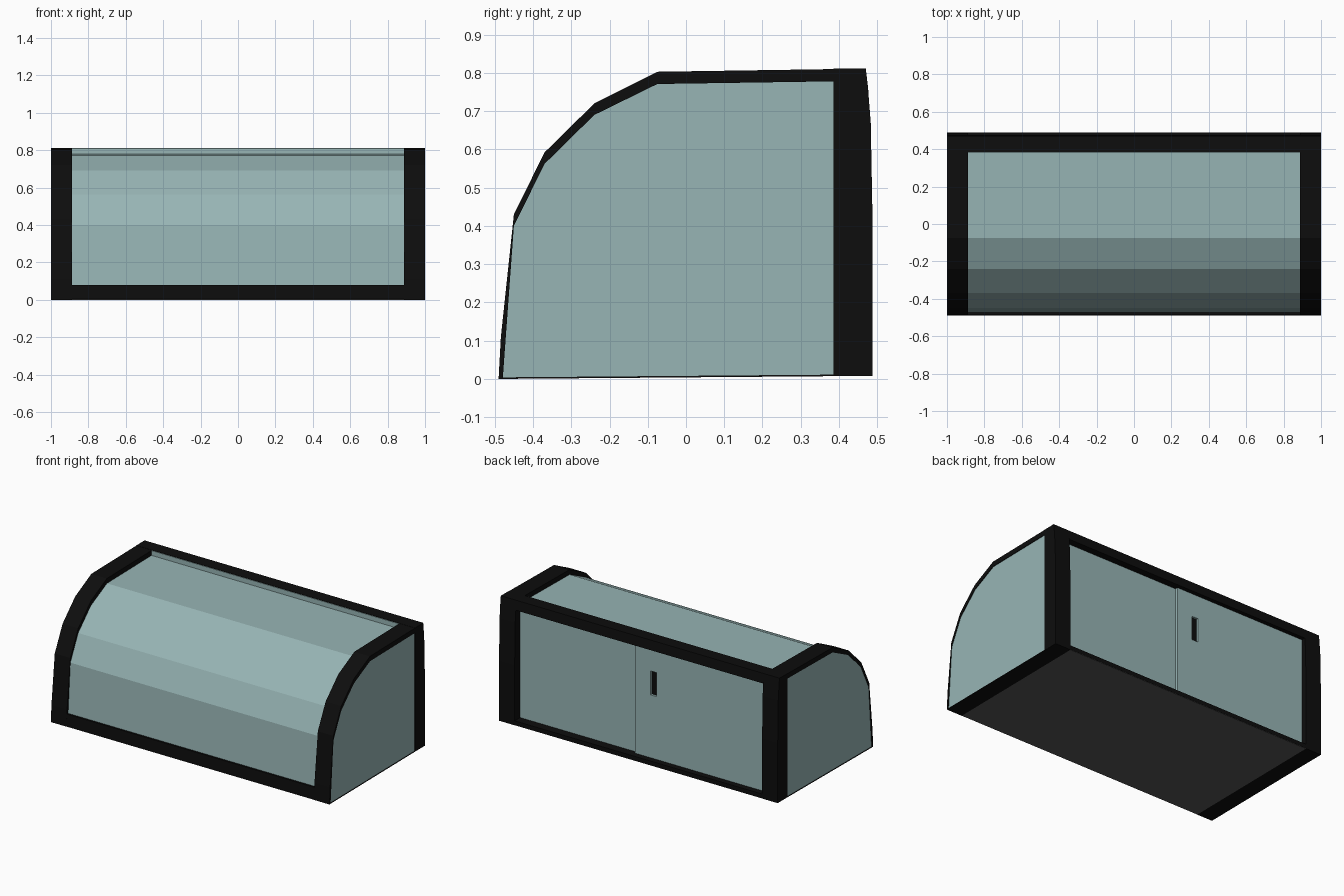
import bpy

if "Cube" in bpy.data.objects:
    bpy.data.objects.remove(bpy.data.objects["Cube"])


def material(name, rgb):
    m = bpy.data.materials.new(name)
    m.diffuse_color = (*rgb, 1)
    m.use_nodes = True
    m.node_tree.nodes["Principled BSDF"].inputs["Base Color"].default_value = m.diffuse_color
    return m


GLASS = material("tinted_glass", (0.31, 0.46, 0.46))
BLACK = material("black_frame", (0.004, 0.004, 0.004))
BASE = material("dark_grey_base", (0.09, 0.09, 0.09))


def extrude(name, profile, x0, x1, mat, mirror=False):
    """Extrude a closed (y, z) profile along x, optionally mirrored."""
    n = len(profile)
    verts = [(x, y, z) for x in (x0, x1) for y, z in profile]
    faces = [tuple(range(n)), tuple(range(2 * n - 1, n - 1, -1))]
    faces += [(i, i + n, (i + 1) % n + n, (i + 1) % n) for i in range(n)]
    me = bpy.data.meshes.new(name)
    me.from_pydata(verts, [], faces)
    # make all normals point outward
    import bmesh
    bm = bmesh.new()
    bm.from_mesh(me)
    bmesh.ops.recalc_face_normals(bm, faces=bm.faces)
    bm.to_mesh(me)
    bm.free()
    me.materials.append(mat)
    ob = bpy.data.objects.new(name, me)
    bpy.context.collection.objects.link(ob)
    if mirror:
        ob.modifiers.new("mirror", "MIRROR").use_mirror_merge = False
    return ob


def rect(y0, y1, z0, z1):
    return [(y0, z0), (y1, z0), (y1, z1), (y0, z1)]


INNER_X = 0.888

# curved front and roof outlines: outer frame, and glass set just beneath it
outer = [(-0.49, 0), (-0.484, 0.11), (-0.45, 0.43), (-0.37, 0.592),
         (-0.24, 0.72), (-0.075, 0.803), (0.386, 0.81)]
inner = [(-0.479, 0.002), (-0.45, 0.40), (-0.37, 0.562),
         (-0.24, 0.69), (-0.075, 0.771), (0.386, 0.778)]

# glass body with flush side panes
extrude("glass_body", inner + [(0.386, 0.009)], -0.996, 0.996, GLASS)

# curved end bands
extrude("curved_end_frame", outer + inner[::-1], INNER_X, 1, BLACK, True)

# rear posts, with a slightly leaning back edge
back_edge = [(0.488, 0.4), (0.483, 0.67), (0.475, 0.77), (0.47, 0.812)]
extrude("rear_post", [(0.386, 0.008), (0.488, 0.008)] + back_edge
        + [(0.386, 0.811)], INNER_X, 1, BLACK, True)

# rear top rail and its glass-facing strip
extrude("rear_top_rail", [(0.386, 0.75), (0.477, 0.75)] + back_edge[2:]
        + [(0.386, 0.811)], -INNER_X, INNER_X, BLACK)
extrude("roof_rear_strip", rect(0.382, 0.386, 0.77, 0.809),
        -INNER_X, INNER_X, GLASS)

# lower rails
extrude("rear_sill", rect(0.386, 0.488, 0.01, 0.037), -INNER_X, INNER_X, BLACK)
extrude("front_bottom_rail", [(-0.4895, 0.003), (-0.4855, 0.08),
        (-0.465, 0.08), (-0.465, 0.003)], -INNER_X, INNER_X, BLACK)

# underside: grey floor with black end strips
floor = [(-0.489, 0), (0.487, 0.008), (0.487, 0.012), (-0.485, 0.004)]
extrude("floor", floor, -INNER_X, INNER_X, BASE)
extrude("floor_end_strip", floor, INNER_X, 0.999, BLACK, True)

# sliding rear doors: one behind the other, the outer one with a finger pull
extrude("inner_door", rect(0.40, 0.432, 0.03, 0.755), 0.03, INNER_X, GLASS)
outer_door = extrude("outer_door", rect(0.40, 0.45, 0.03, 0.755),
                     -INNER_X, 0.05, GLASS)
cutter = extrude("finger_pull_cutter", rect(0.435, 0.47, 0.445, 0.60),
                 -0.105, -0.06, GLASS)
cutter.hide_render = True
cutter.display_type = "WIRE"
cut = outer_door.modifiers.new("finger_pull", "BOOLEAN")
cut.operation = "DIFFERENCE"
cut.object = cutter
extrude("finger_pull", rect(0.434, 0.437, 0.446, 0.599), -0.104, -0.061, BLACK)
